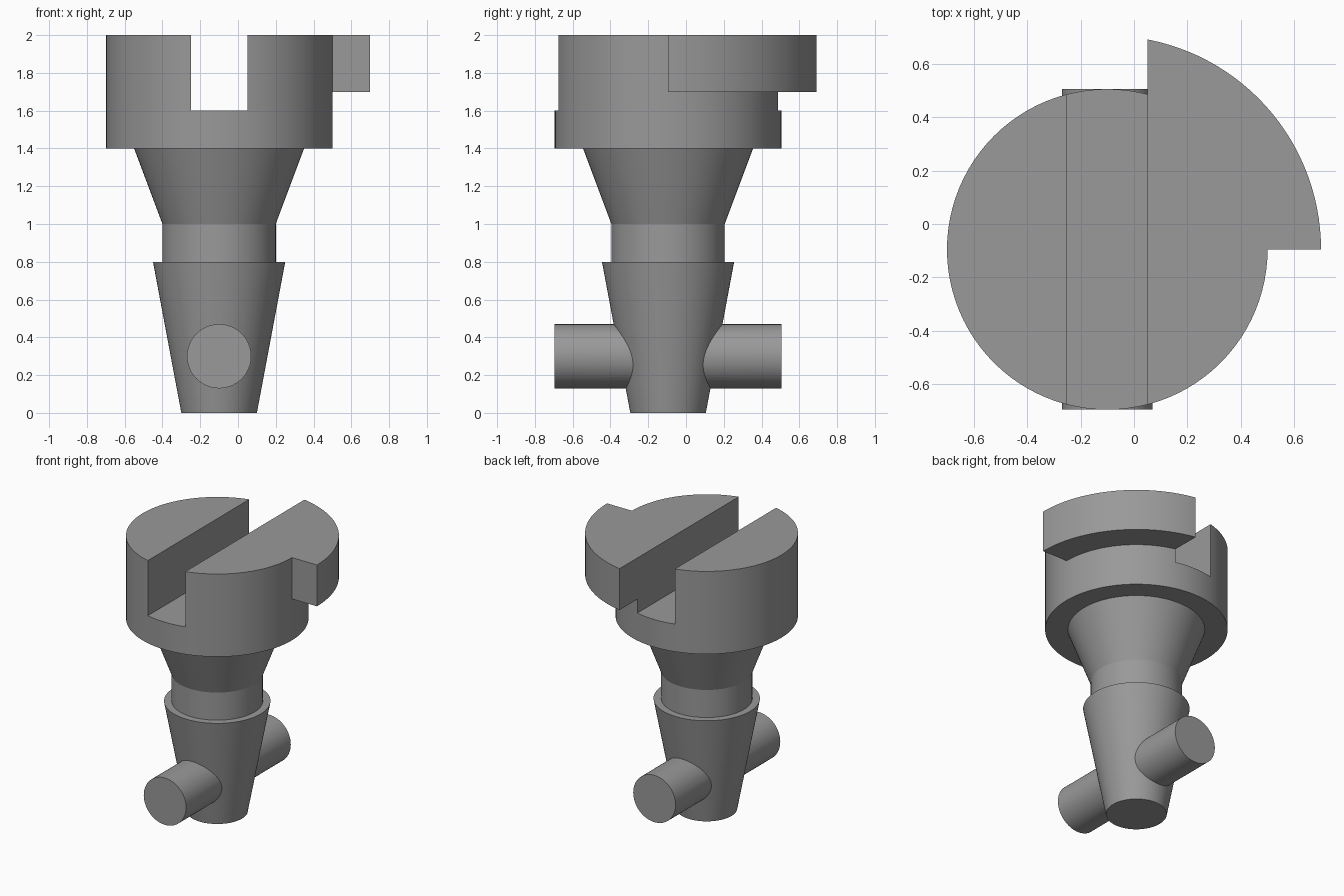
import bpy, bmesh, math
from mathutils import Vector, Matrix

if "Cube" in bpy.data.objects:
    bpy.data.objects.remove(bpy.data.objects["Cube"])

CX, CY = -0.1, -0.095      # main axis of the turned body
SEG = 96

grey = bpy.data.materials.new("plain_grey")
grey.diffuse_color = (0.32, 0.32, 0.32, 1)
grey.use_nodes = True
grey.node_tree.nodes["Principled BSDF"].inputs["Base Color"].default_value = grey.diffuse_color


def finish(bm, name):
    bmesh.ops.recalc_face_normals(bm, faces=bm.faces)
    me = bpy.data.meshes.new(name)
    bm.to_mesh(me)
    bm.free()
    ob = bpy.data.objects.new(name, me)
    bpy.context.collection.objects.link(ob)
    me.materials.append(grey)
    return ob


def lathe(name, profile):
    """Closed solid of revolution around the main axis from (radius, z) points."""
    bm = bmesh.new()
    rings = [[bm.verts.new((CX + r * math.cos(2 * math.pi * i / SEG),
                            CY + r * math.sin(2 * math.pi * i / SEG), z))
              for i in range(SEG)] for r, z in profile]
    for a, b in zip(rings, rings[1:]):
        for i in range(SEG):
            j = (i + 1) % SEG
            bm.faces.new((a[i], a[j], b[j], b[i]))
    bm.faces.new(rings[0])
    bm.faces.new(rings[-1])
    return finish(bm, name)


def prism(name, outline, z0, z1):
    """Flat outline extruded from z0 to z1."""
    bm = bmesh.new()
    face = bm.faces.new([bm.verts.new((x, y, z0)) for x, y in outline])
    ext = bmesh.ops.extrude_face_region(bm, geom=[face])
    top = [v for v in ext["geom"] if isinstance(v, bmesh.types.BMVert)]
    bmesh.ops.translate(bm, verts=top, vec=Vector((0, 0, z1 - z0)))
    return finish(bm, name)


def rect(x0, x1, y0, y1):
    return [(x0, y0), (x1, y0), (x1, y1), (x0, y1)]


def combine(target, tool, operation):
    """Apply a boolean and discard the tool object."""
    tool.hide_render = True
    mod = target.modifiers.new("join", "BOOLEAN")
    mod.operation, mod.solver, mod.object = operation, "EXACT", tool
    bpy.context.view_layer.objects.active = target
    bpy.ops.object.modifier_apply(modifier=mod.name)
    bpy.data.objects.remove(tool)


# tapered foot, neck, flared collar and round head (left tall, trimmed below)
body = lathe("slotted_head_pin", [(0.2, 0), (0.35, 0.8), (0.3, 0.8), (0.3, 1.0),
                                  (0.45, 1.4), (0.6, 1.4), (0.6, 2.2)])

# quarter-round locking tab on the head
arc = [math.radians(90 * i / 32) for i in range(33)]
tab = prism("locking_tab", [(CX, CY)] + [(CX + 0.8 * math.cos(a), CY + 0.8 * math.sin(a))
                                         for a in arc], 1.7, 2.2)
combine(body, tab, "UNION")

# driver slot and flat top
combine(body, prism("slot_cutter", rect(CX - 0.15, CX + 0.15, -2, 2), 1.6, 2.5), "DIFFERENCE")
combine(body, prism("top_cutter", rect(-2, 2, -2, 2), 2.0, 2.6), "DIFFERENCE")

# cross pin through the foot
bm = bmesh.new()
bmesh.ops.create_cone(bm, cap_ends=True, segments=64, radius1=0.17, radius2=0.17, depth=1.2,
                      matrix=Matrix.Translation((CX, CY, 0.3)) @ Matrix.Rotation(math.pi / 2, 4, "X"))
combine(body, finish(bm, "cross_pin"), "UNION")

# smooth round walls, sharp edges
bpy.ops.object.select_all(action="DESELECT")
body.select_set(True)
bpy.context.view_layer.objects.active = body
bpy.ops.object.shade_smooth_by_angle(angle=math.radians(15))
